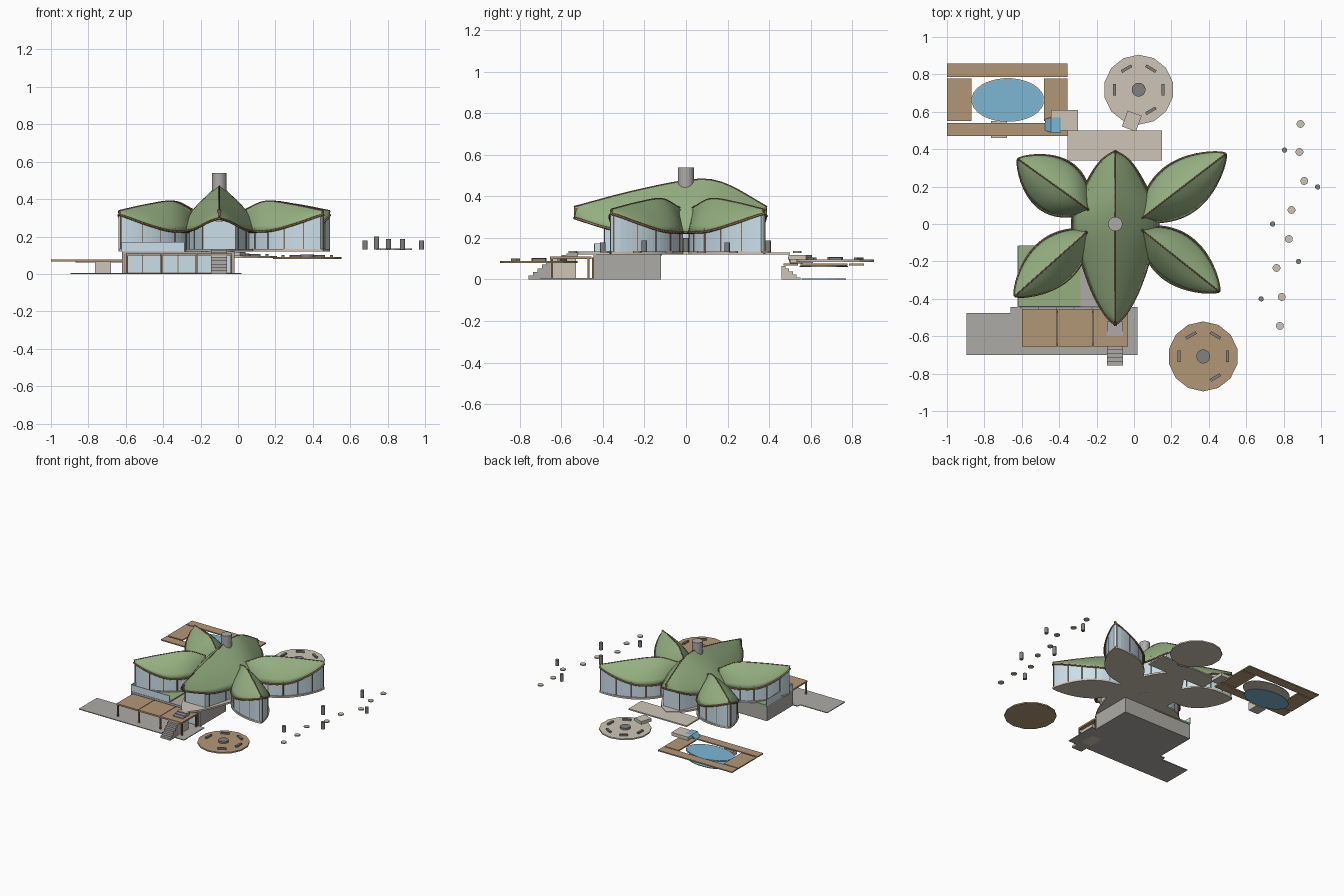
import bpy, bmesh
from math import sin, cos, pi, radians
from mathutils import Vector

if "Cube" in bpy.data.objects:
    bpy.data.objects.remove(bpy.data.objects["Cube"])


def mat(name, r, g, b):
    m = bpy.data.materials.new(name)
    m.diffuse_color = (r, g, b, 1)
    m.use_nodes = True
    m.node_tree.nodes["Principled BSDF"].inputs["Base Color"].default_value = m.diffuse_color
    return m


GREEN = mat("roof_green", .30, .43, .22)
BROWN = mat("dark_wood", .30, .17, .09)
TAN = mat("deck_wood", .45, .31, .18)
GLASS = mat("glass", .60, .74, .82)
STONE = mat("pale_stone", .62, .56, .47)
WATER = mat("water", .20, .47, .66)
GREY = mat("concrete", .42, .41, .39)
DARK = mat("dark_stone", .22, .22, .21)


def obj(name, verts, faces, *mats):
    me = bpy.data.meshes.new(name)
    me.from_pydata(verts, [], faces)
    o = bpy.data.objects.new(name, me)
    bpy.context.collection.objects.link(o)
    for m in mats:
        me.materials.append(m)
    return o


def prism(name, outline, z0, z1, m):
    n = len(outline)
    v = [(x, y, z0) for x, y in outline] + [(x, y, z1) for x, y in outline]
    f = [tuple(range(n - 1, -1, -1)), tuple(range(n, 2 * n))]
    f += [(i, (i + 1) % n, n + (i + 1) % n, n + i) for i in range(n)]
    return obj(name, v, f, m)


def box(name, x0, x1, y0, y1, z0, z1, m):
    return prism(name, [(x0, y0), (x1, y0), (x1, y1), (x0, y1)], z0, z1, m)


def rbox(name, x, y, sx, sy, ang, z0, z1, m):
    c, s = cos(ang), sin(ang)
    pts = [(a * sx / 2, b * sy / 2) for a, b in ((-1, -1), (1, -1), (1, 1), (-1, 1))]
    return prism(name, [(x + a * c - b * s, y + a * s + b * c) for a, b in pts], z0, z1, m)


def disc(name, x, y, rx, ry, n, z0, z1, m):
    return prism(name, [(x + rx * cos(2 * pi * (i + .5) / n), y + ry * sin(2 * pi * (i + .5) / n))
                        for i in range(n)], z0, z1, m)


def tube(name, pts, r, m, cyclic=False):
    cu = bpy.data.curves.new(name, 'CURVE')
    cu.dimensions = '3D'
    cu.bevel_depth, cu.bevel_resolution = r, 0
    sp = cu.splines.new('POLY')
    sp.points.add(len(pts) - 1)
    for p, q in zip(sp.points, pts):
        p.co = (*q, 1)
    sp.use_cyclic_u = cyclic
    cu.materials.append(m)
    o = bpy.data.objects.new(name, cu)
    bpy.context.collection.objects.link(o)


def lookup(tab, s):
    # smooth interpolation through (s, value) points
    for i in range(len(tab) - 1):
        (s0, a), (s1, b) = tab[i], tab[i + 1]
        if s <= s1 + 1e-6:
            def slope(k):
                p, q = tab[max(k - 1, 0)], tab[min(k + 1, len(tab) - 1)]
                return (q[1] - p[1]) / (q[0] - p[0])
            h = s1 - s0
            u = (s - s0) / h
            return ((2*u**3 - 3*u*u + 1) * a + (u**3 - 2*u*u + u) * h * slope(i)
                    + (3*u*u - 2*u**3) * b + (u**3 - u*u) * h * slope(i + 1))


def leaf(name, base, tip, width, ridge, eave, bulge, inset, s0, s1):
    base, tip = Vector(base), Vector(tip)
    d = tip - base
    n = Vector((-d.y, d.x)).normalized()

    def at(s, t, k=1):
        p = base + d * s + n * (max(width(s), .003) * t * k)
        a = abs(t)
        drop = (1 - bulge) * a + bulge * a ** 3
        e = lookup(eave, s)
        return Vector((p.x, p.y, lookup(ridge, s) * (1 - drop) + e * drop))
    N, M = 28, 8
    ss = [(1 - cos(pi * i / N)) / 2 for i in range(N + 1)]
    # roof shell
    W = 2 * M + 1
    v = [at(s, (j - M) / M) for s in ss for j in range(W)]
    f = [(i*W + j, (i+1)*W + j, (i+1)*W + j + 1, i*W + j + 1) for i in range(N) for j in range(W - 1)]
    o = obj(name + "_roof", v, f, GREEN, BROWN)
    so = o.modifiers.new("shell", 'SOLIDIFY')
    so.thickness, so.offset = .01, -1
    so.material_offset = so.material_offset_rim = 1
    bpy.ops.object.select_all(action='DESELECT')
    bpy.context.view_layer.objects.active = o
    o.select_set(True)
    bpy.ops.object.shade_smooth_by_angle(angle=radians(22))
    # wooden eave and ridge trim
    loop = [at(s, 1) for s in ss] + [at(s, -1) for s in reversed(ss)]
    tube(name + "_eave_trim", [p - Vector((0, 0, .004)) for p in loop], .006, BROWN, True)
    tube(name + "_ridge_trim", [at(s, 0) for s in ss], .0035, BROWN)
    # floor slab
    prism(name + "_floor", [(p.x, p.y) for p in reversed(loop)], .12, .134, STONE)
    # curved glass wall with mullions
    sw = [s0 + (s1 - s0) * i / 20 for i in range(21)]
    ring = [at(s, inset) for s in sw] + [at(s, -inset) for s in reversed(sw)]
    K = len(ring)
    v = [(p.x, p.y, .13) for p in ring] + [(p.x, p.y, p.z - .006) for p in ring]
    obj(name + "_glass", v, [(i, (i + 1) % K, K + (i + 1) % K, K + i) for i in range(K)], GLASS)
    for i in range(0, K, 4):
        p = ring[i]
        box(name + "_mullion", p.x - .003, p.x + .003, p.y - .003, p.y + .003, .13, p.z - .005, BROWN)


# four petal wings
RIDGE = [(0, .345), (.25, .388), (.6, .372), (1, .338)]
EAVE = [(0, .232), (.3, .23), (.55, .237), (.8, .275), (1, .32)]
for nm, b, t, w in (("front_left_wing", (-.25, -.04), (-.637, -.385), .125),
                    ("front_right_wing", (.04, -.03), (.455, -.36), .13),
                    ("back_left_wing", (-.24, .075), (-.62, .347), .147),
                    ("back_right_wing", (.04, .03), (.49, .375), .138)):
    leaf(nm, b, t, lambda s, w=w: w * max(sin(pi * s ** .9), 0) ** .75, RIDGE, EAVE, .35, .93, .05, .985)

# long central leaf
CW = [(0, .0), (.05, .048), (.15, .105), (.26, .148), (.37, .182), (.5, .22), (.58, .232),
      (.68, .215), (.8, .162), (.9, .108), (.96, .06), (1, 0)]
leaf("central_hall", (-.1, -.54), (-.1, .39), lambda s: lookup(CW, s),
     [(0, .35), (.33, .43), (.64, .482), (.78, .462), (1, .35)],
     [(0, .30), (.2, .245), (.4, .232), (.7, .232), (.85, .25), (1, .31)], .2, .8, .16, .93)
disc("chimney", -.1, 0, .038, .038, 24, .12, .54, GREY)
box("brick_pier", -.04, -.01, -.2, -.17, .13, .29, BROWN)

# lower storey with glazed front
box("basement", -.62, -.02, -.445, -.12, 0, .12, GREY)
box("basement_glazing", -.605, -.035, -.449, -.444, .01, .1, GLASS)
for i in range(7):
    x = -.605 + i * .095
    box("basement_mullion", x - .003, x + .003, -.453, -.445, .005, .105, BROWN)
box("green_terrace", -.615, -.285, -.44, -.115, .115, .128, GREEN)
box("terrace_rail_front", -.62, -.285, -.443, -.438, .12, .172, GLASS)
box("terrace_rail_side", -.622, -.617, -.443, -.115, .12, .172, GLASS)
prism("paved_pad", [(-.895, -.70), (.02, -.70), (.02, -.445), (-.66, -.445), (-.66, -.475), (-.895, -.475)],
      0, .006, GREY)

# front timber deck on posts
for i in range(3):
    x = -.6 + i * .19
    box("front_deck", x + .002, x + .188, -.655, -.455, .098, .11, TAN)
for i in range(4):
    for y in (-.645, -.47):
        x = -.594 + i * .186
        box("deck_post", x - .005, x + .005, y - .005, y + .005, 0, .1, BROWN)

# front stair
for i in range(5):
    y = -.757 + i * .021
    box("front_step", -.145, -.06, y, y + .021, 0, .018 * (i + 1), GREY)
box("stair_landing", -.145, -.06, -.655, -.53, 0, .098, STONE)
for i in range(3):
    box("upper_step", -.145, -.06, -.6 + i * .025, -.52, .1, .118 + i * .008, GREY)

# round seating decks with fire bowls
for nm, cx, cy, z, m in (("front_round_deck", .37, -.708, .08, TAN), ("back_round_terrace", .025, .718, .085, STONE)):
    disc(nm, cx, cy, .187, .187, 14, z, z + .01, m)
    disc("fire_bowl", cx, cy, .037, .037, 20, z + .01, z + .024, DARK)
    for a in (0, 60, 120, 180, 300):
        a = radians(a)
        rbox("bench", cx + .13 * cos(a), cy + .13 * sin(a), .016, .062, a, z + .01, z + .022, DARK)

# back patio and link step
box("back_patio", -.355, .15, .34, .5, .12, .13, STONE)
rbox("link_step", -.012, .55, .08, .09, radians(-20), .095, .118, STONE)

# pool surround, basin and water
for x0, x1, y0, y1 in ((-1, -.355, .785, .857), (-1, -.355, .47, .54),
                       (-1, -.87, .552, .777), (-.48, -.355, .552, .777)):
    box("pool_deck", x0, x1, y0, y1, .067, .076, TAN)
disc("pool_rim", -.675, .663, .195, .117, 28, .06, .066, STONE)
disc("pool_water", -.675, .663, .19, .112, 28, .062, .069, WATER)
disc("pool_floor", -.675, .663, .185, .108, 28, 0, .005, WATER)
for i in range(5):
    box("pool_step", -.765, -.68, .46 + i * .018, .478 + i * .018, 0, .066 - i * .014, STONE)
box("cascade_block", -.445, -.3, .5, .61, .08, .106, STONE)
# water spilling from the block into the pool
obj("cascade", [(-.39, .49, .107), (-.39, .57, .107), (-.445, .49, .107), (-.445, .57, .107),
                (-.475, .50, .077), (-.475, .56, .077)], [(0, 1, 3, 2), (2, 3, 5, 4)], WATER)

# stepping stones and bollards along the side path
for x, y in ((.89, .535), (.885, .385), (.91, .23), (.842, .075), (.828, -.08), (.762, -.235), (.79, -.39), (.78, -.545)):
    disc("stepping_stone", x, y, .021, .021, 14, .128, .136, STONE)
for x, y, h in ((.805, .395, .188), (.982, .198, .178), (.741, 0, .2), (.88, -.2, .188), (.68, -.4, .178)):
    disc("bollard", x, y, .014, .014, 12, .132, h, DARK)
